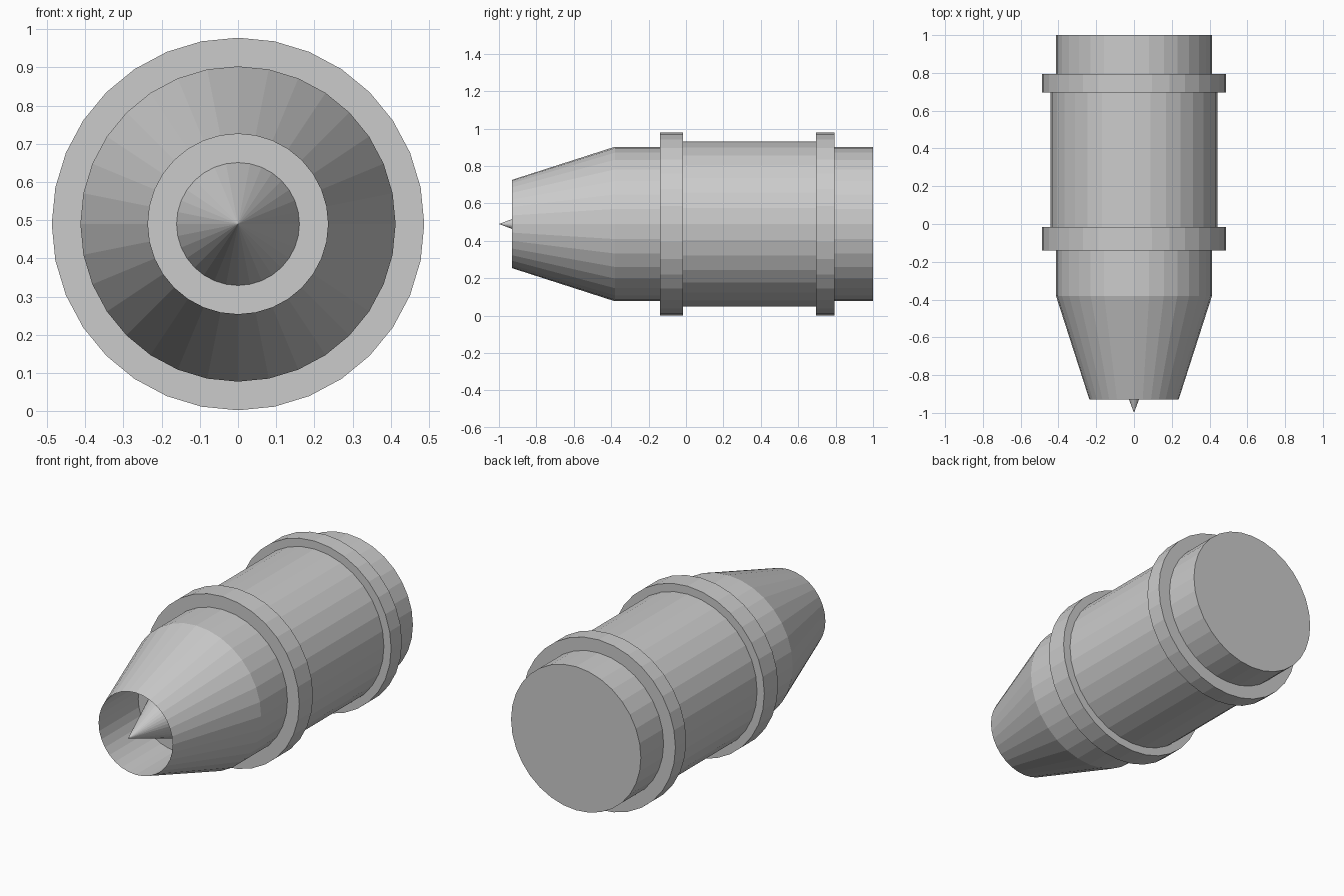
import bpy, bmesh
from math import sin, cos, pi

if "Cube" in bpy.data.objects:
    bpy.data.objects.remove(bpy.data.objects["Cube"])

SIDES = 32
AXIS_Z = 0.49


def lathe(name, profile):
    """Revolve (radius, y) points about the lengthwise axis; radius 0 makes a pole."""
    bm = bmesh.new()
    rings = []
    for r, y in profile:
        if r == 0:
            rings.append([bm.verts.new((0, y, AXIS_Z))])
        else:
            rings.append([bm.verts.new((r * sin(2 * pi * i / SIDES), y,
                                        AXIS_Z + r * cos(2 * pi * i / SIDES)))
                          for i in range(SIDES)])
    for a, b in zip(rings, rings[1:]):
        for i in range(SIDES):
            j = (i + 1) % SIDES
            quad = [a[i % len(a)], a[j % len(a)], b[j % len(b)], b[i % len(b)]]
            bm.faces.new(list(dict.fromkeys(quad)))
    # flat end cap at the back
    if len(rings[-1]) > 1 and profile[-1][1] > 0.9:
        bm.faces.new(rings[-1])
    bmesh.ops.recalc_face_normals(bm, faces=bm.faces)
    mesh = bpy.data.meshes.new(name)
    bm.to_mesh(mesh)
    bm.free()
    obj = bpy.data.objects.new(name, mesh)
    bpy.context.collection.objects.link(obj)
    return obj


NOZZLE, BODY, MIDDLE, COLLAR = 0.236, 0.413, 0.442, 0.488
RECESS = -0.57

# casing: recess floor, bore, tapered nozzle, body with two raised collars
lathe("engine_casing", [
    (0, RECESS), (NOZZLE, RECESS), (NOZZLE, -0.93), (BODY, -0.38),
    (BODY, -0.14), (COLLAR, -0.14), (COLLAR, -0.015), (MIDDLE, -0.015),
    (MIDDLE, 0.695), (COLLAR, 0.695), (COLLAR, 0.793), (BODY, 0.793),
    (BODY, 1.0)])

# pointed cone standing in the nozzle
lathe("exhaust_cone", [(0, -1.0), (0.161, RECESS)])
